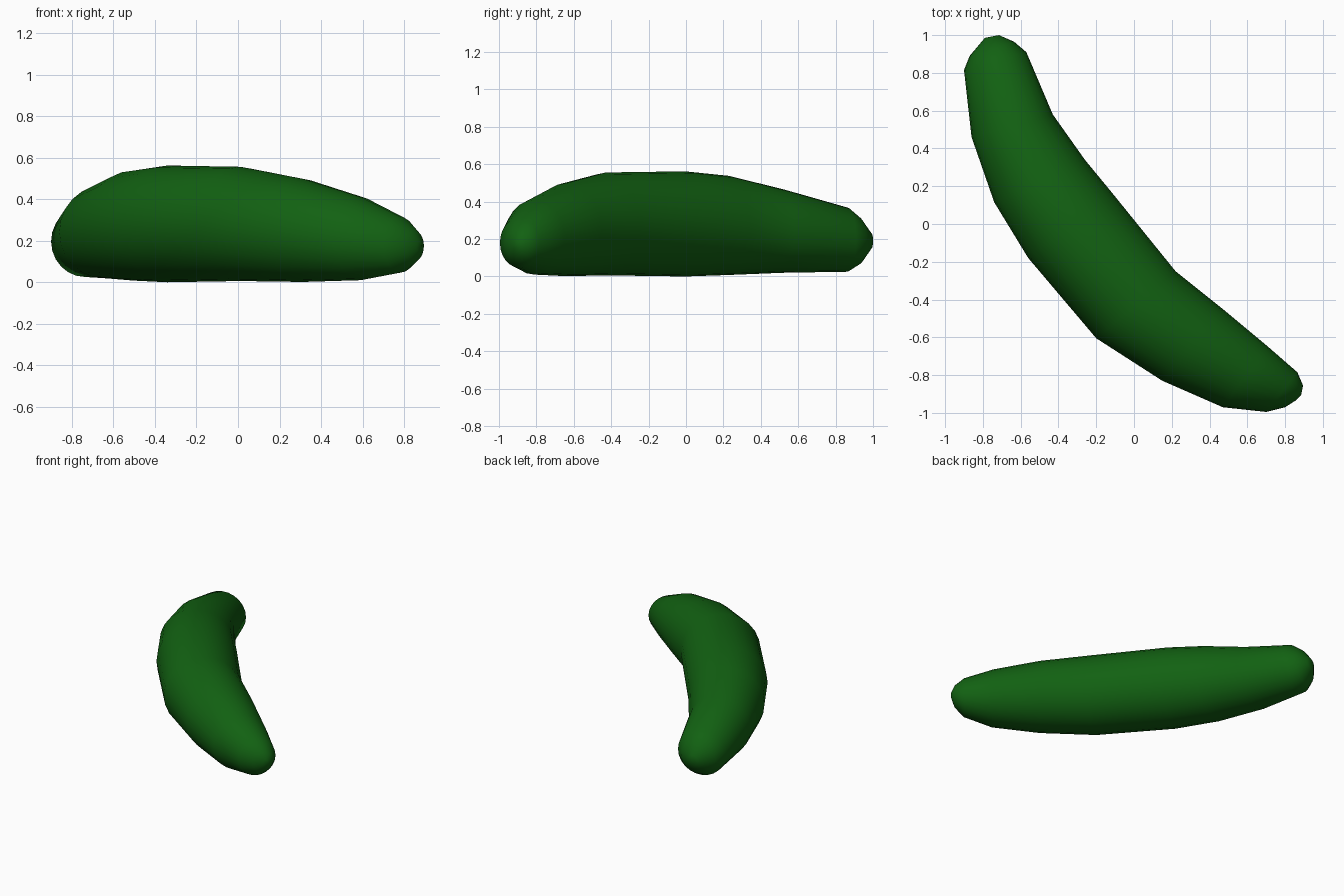
import bpy, bmesh, math
from mathutils import Vector

if "Cube" in bpy.data.objects:
    bpy.data.objects.remove(bpy.data.objects["Cube"])

SIDES = 24
# Cross-sections: left edge x,y, right edge x,y (seen from above), centre height
SECTIONS = [
    (-0.79, 0.985, -0.715, 1.00, 0.19),
    (-0.87, 0.89, -0.635, 0.965, 0.19),
    (-0.90, 0.815, -0.57, 0.91, 0.197),
    (-0.86, 0.46, -0.43, 0.58, 0.243),
    (-0.74, 0.115, -0.26, 0.34, 0.273),
    (-0.56, -0.18, -0.12, 0.17, 0.281),
    (-0.20, -0.605, 0.22, -0.25, 0.281),
    (0.15, -0.83, 0.47, -0.45, 0.25),
    (0.47, -0.97, 0.71, -0.65, 0.21),
    (0.70, -0.995, 0.865, -0.785, 0.18),
    (0.80, -0.97, 0.895, -0.855, 0.175),
    (0.855, -0.935, 0.885, -0.905, 0.175),
]

# Curved, tapering body lofted through round sections
bm = bmesh.new()
rings = []
for lx, ly, rx, ry, z in SECTIONS:
    left, right = Vector((lx, ly, z)), Vector((rx, ry, z))
    centre, side = (left + right) / 2, (right - left) / 2
    up = Vector((0, 0, side.length))
    ring = []
    for i in range(SIDES):
        a = math.tau * i / SIDES
        p = centre + side * math.cos(a) + up * math.sin(a)
        p.z = max(p.z, 0)
        ring.append(bm.verts.new(p))
    rings.append(ring)
for a, b in zip(rings, rings[1:]):
    for i in range(SIDES):
        j = (i + 1) % SIDES
        bm.faces.new((a[i], a[j], b[j], b[i]))
bm.faces.new(rings[0])
bm.faces.new(rings[-1])
bmesh.ops.recalc_face_normals(bm, faces=bm.faces[:])
for f in bm.faces:
    f.smooth = True

mesh = bpy.data.meshes.new("cucumber")
bm.to_mesh(mesh)
bm.free()
body = bpy.data.objects.new("cucumber", mesh)
bpy.context.collection.objects.link(body)

# Skin colour
green = bpy.data.materials.new("dark_green_skin")
green.diffuse_color = (0.006, 0.12, 0.006, 1)
green.use_nodes = True
green.node_tree.nodes["Principled BSDF"].inputs["Base Color"].default_value = green.diffuse_color
mesh.materials.append(green)
